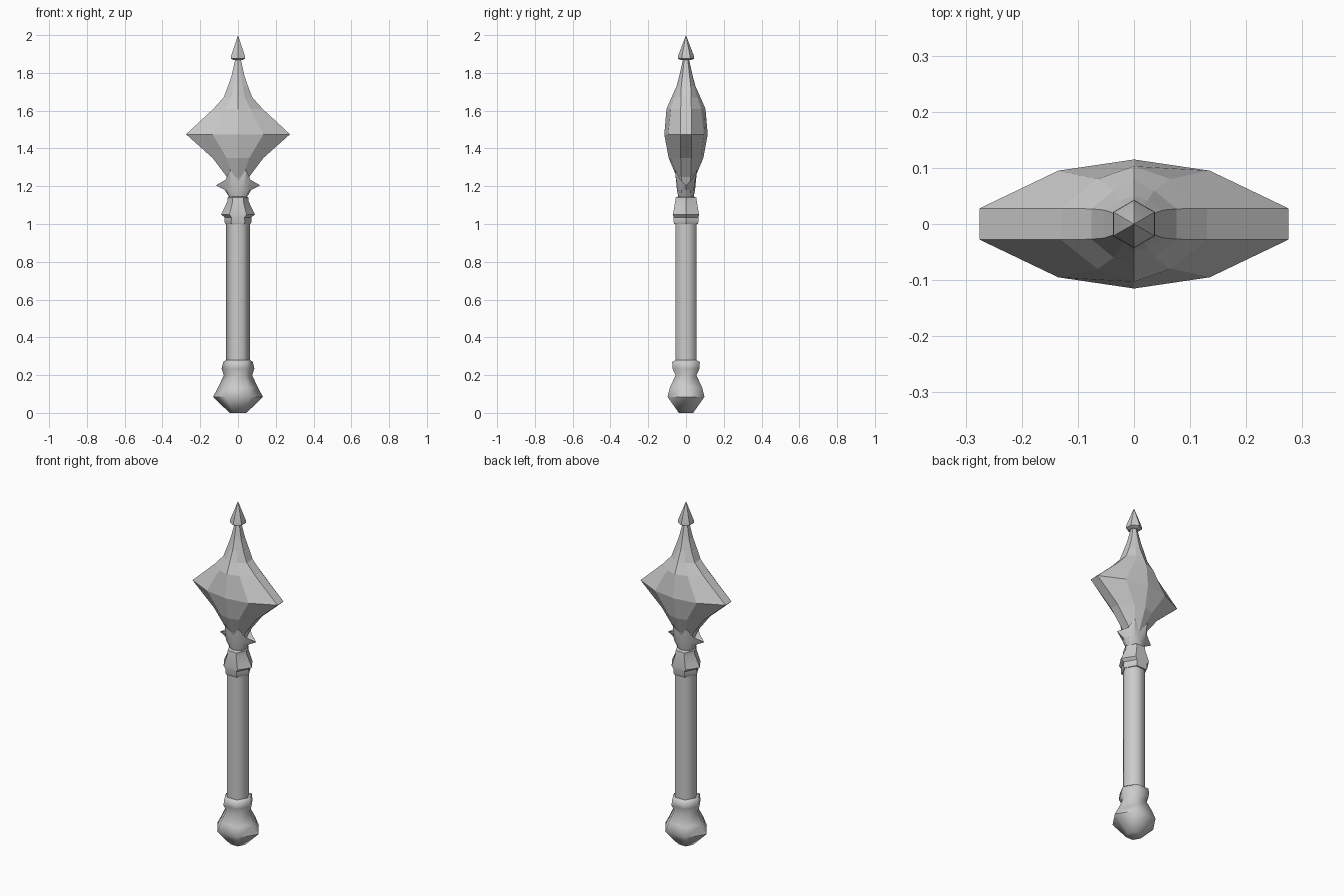
import bpy, bmesh, math

cube = bpy.data.objects.get("Cube")
if cube:
    bpy.data.objects.remove(cube)

metal = bpy.data.materials.new("grey_metal")
metal.use_nodes = True
GREY = (0.6, 0.6, 0.6, 1)
metal.diffuse_color = GREY
metal.node_tree.nodes["Principled BSDF"].inputs["Base Color"].default_value = GREY


def loft(name, rings, smooth=None, cap=True):
    """Skin a list of equal-length point rings from bottom to top."""
    bm = bmesh.new()
    loops = [[bm.verts.new(p) for p in ring] for ring in rings]
    for low, high in zip(loops, loops[1:]):
        n = len(low)
        for i in range(n):
            j = (i + 1) % n
            bm.faces.new((low[i], low[j], high[j], high[i]))
    if cap:
        bm.faces.new(loops[0][::-1])
        bm.faces.new(loops[-1])
    bmesh.ops.remove_doubles(bm, verts=bm.verts, dist=0.0005)
    bmesh.ops.recalc_face_normals(bm, faces=bm.faces)
    mesh = bpy.data.meshes.new(name)
    bm.to_mesh(mesh)
    bm.free()
    mesh.materials.append(metal)
    obj = bpy.data.objects.new(name, mesh)
    bpy.context.collection.objects.link(obj)
    if smooth:
        bpy.ops.object.select_all(action='DESELECT')
        obj.select_set(True)
        bpy.context.view_layer.objects.active = obj
        bpy.ops.object.shade_smooth_by_angle(angle=math.radians(smooth))
    return obj


def hexagon(z, rx, ry, turn=0):
    """Six points; rx reaches the side corners, ry the front and back edges."""
    pts = []
    for k in range(6):
        a = math.radians(60 * k + turn)
        s = 1 if turn else math.sin(math.pi / 3)
        pts.append((rx * math.cos(a), ry * math.sin(a) / s, z))
    return pts


def hex_part(name, profile, turn=0, smooth=62):
    return loft(name, [hexagon(*p, turn) for p in profile], smooth)


# Handle, pommel and collars: (height, side radius, front radius)
hex_part("shaft", [(0.2, 0.063, 0.055), (1.02, 0.063, 0.055)])
hex_part("pommel", [(0, 0.045, 0.038), (0.085, 0.132, 0.098), (0.135, 0.105, 0.085),
                    (0.2, 0.075, 0.055), (0.235, 0.087, 0.072), (0.27, 0.078, 0.073),
                    (0.28, 0.063, 0.055)])
hex_part("upper_collar", [(1.0, 0.066, 0.062), (1.01, 0.072, 0.066), (1.035, 0.07, 0.066),
                          (1.05, 0.09, 0.069), (1.12, 0.056, 0.057), (1.14, 0.056, 0.055),
                          (1.145, 0.045, 0.042)], smooth=35)

# Crown: alternating tips and notches, with the two side tips bent outwards
rim = []
for k in range(12):
    a = math.radians(30 * k)
    if k % 6 == 0:
        r, z = 0.117, 1.205
    elif k % 2 == 0:
        r, z = 0.085, 1.29
    else:
        r, z = (0.054, 1.225) if k % 6 == 3 else (0.075, 1.235)
    rim.append((r * math.cos(a), min(0.8, r) * math.sin(a) * 0.8, z))


def twelve(z, rx, ry):
    return [(rx * math.cos(math.pi * k / 6), ry * math.sin(math.pi * k / 6), z) for k in range(12)]


loft("crown", [twelve(1.14, 0.045, 0.04), twelve(1.18, 0.07, 0.048), rim,
               twelve(1.2, 0.05, 0.035)], 30)


# Blade head: narrow side bands, sloping facets and a central ridge
def blade_ring(z, side, band, mid, mid_depth, ridge):
    quarter = [(side, band), (mid, mid_depth), (0, ridge)]
    half = quarter + [(-x, y) for x, y in quarter[1::-1]]
    return [(x, y, z) for x, y in half + [(-x, -y) for x, y in half]]


loft("blade_head", [
    blade_ring(1.2, 0.04, 0.02, 0.02, 0.03, 0.036),
    blade_ring(1.25, 0.06, 0.025, 0.025, 0.042, 0.05),
    blade_ring(1.35, 0.135, 0.028, 0.06, 0.078, 0.092),
    blade_ring(1.475, 0.275, 0.028, 0.135, 0.095, 0.115),
    blade_ring(1.61, 0.13, 0.028, 0.065, 0.08, 0.103),
    blade_ring(1.67, 0.076, 0.027, 0.036, 0.06, 0.077),
    blade_ring(1.73, 0.053, 0.025, 0.024, 0.042, 0.05),
    blade_ring(1.79, 0.033, 0.018, 0.015, 0.028, 0.034),
    blade_ring(1.885, 0.012, 0.008, 0.006, 0.011, 0.013)])

# Pointed finial
hex_part("finial", [(1.868, 0.026, 0.026), (1.875, 0.043, 0.043), (1.89, 0.042, 0.042),
                    (2.0, 0.0001, 0.0001)], turn=30, smooth=20)
